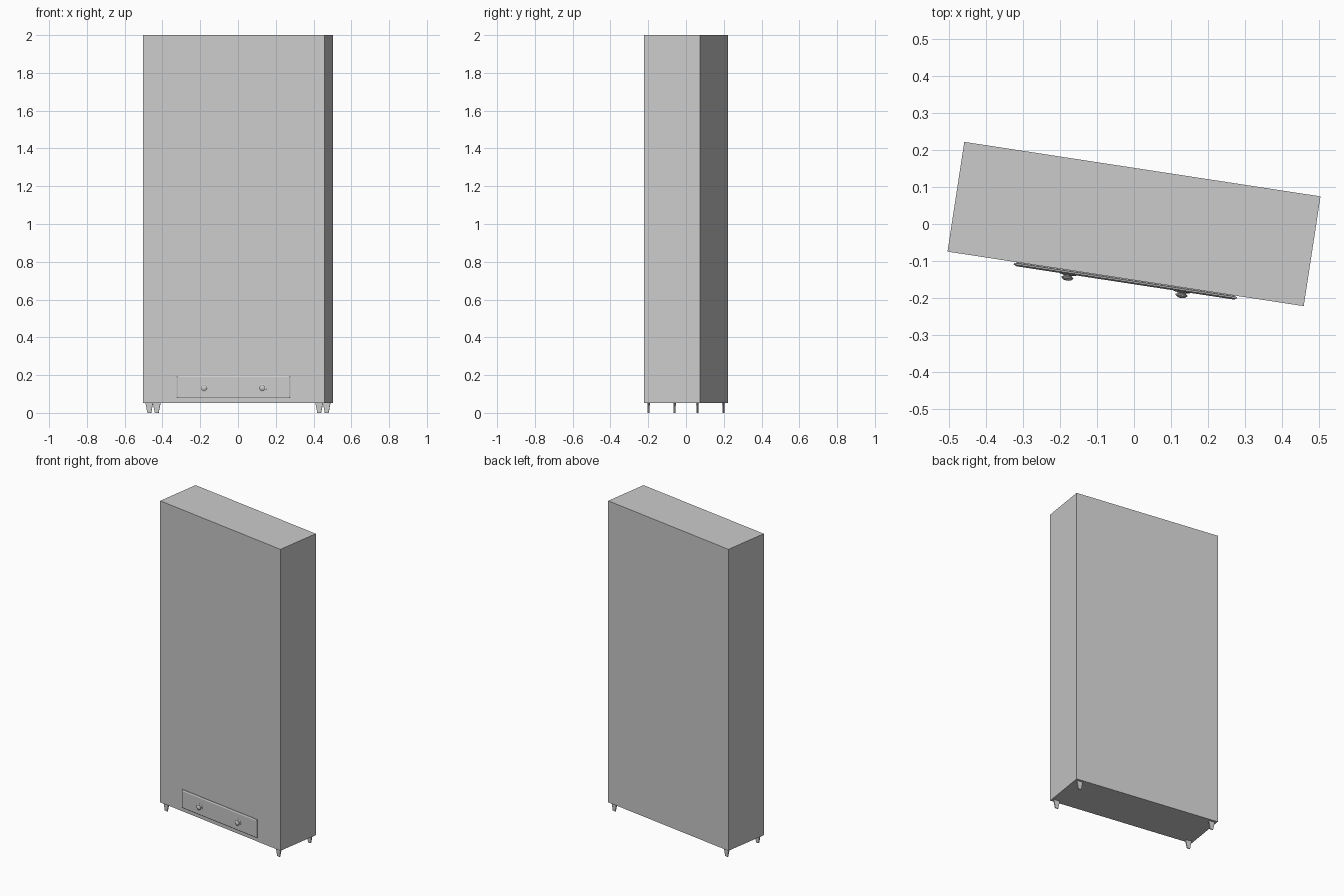
import bpy, bmesh, math
from mathutils import Matrix

if "Cube" in bpy.data.objects:
    bpy.data.objects.remove(bpy.data.objects["Cube"])

# the whole cabinet is turned slightly about z
TURN = Matrix.Rotation(math.radians(-8.7), 4, 'Z')


def finish(name, bm, smooth=False):
    bmesh.ops.recalc_face_normals(bm, faces=bm.faces)
    bm.transform(TURN)
    me = bpy.data.meshes.new(name)
    bm.to_mesh(me)
    bm.free()
    ob = bpy.data.objects.new(name, me)
    bpy.context.collection.objects.link(ob)
    if smooth:
        bpy.ops.object.select_all(action='DESELECT')
        ob.select_set(True)
        bpy.context.view_layer.objects.active = ob
        bpy.ops.object.shade_smooth_by_angle(angle=math.radians(35))
    return ob


def loft(name, rings, smooth=False):
    """Skin a list of equal-length closed rings and cap both ends."""
    bm = bmesh.new()
    vs = [[bm.verts.new(p) for p in r] for r in rings]
    n = len(vs[0])
    for a, b in zip(vs, vs[1:]):
        for i in range(n):
            j = (i + 1) % n
            bm.faces.new((a[i], a[j], b[j], b[i]))
    bm.faces.new(vs[0])
    bm.faces.new(vs[-1])
    return finish(name, bm, smooth)


def rect_z(cx, cy, hx, hy, z):
    return [(cx - hx, cy - hy, z), (cx + hx, cy - hy, z),
            (cx + hx, cy + hy, z), (cx - hx, cy + hy, z)]


def rect_y(hx, hz, y, cz):
    return [(-hx, y, cz - hz), (hx, y, cz - hz), (hx, y, cz + hz), (-hx, y, cz + hz)]


def circle_y(cx, cz, r, y, n=12):
    return [(cx + r * math.cos(2 * math.pi * i / n), y,
             cz + r * math.sin(2 * math.pi * i / n)) for i in range(n)]


# cabinet body
loft("cabinet_body", [rect_z(0, 0, 0.487, 0.15, z) for z in (0.052, 2.0)])

# drawer front with bevelled rim
drawer = [(0.298, 0.053, -0.148), (0.298, 0.053, -0.152), (0.305, 0.059, -0.153),
          (0.305, 0.059, -0.157), (0.298, 0.052, -0.161)]
loft("drawer_front", [rect_y(hx, hz, y, 0.137) for hx, hz, y in drawer])

# two turned knobs
knob = [(0.022, -0.160), (0.022, -0.1625), (0.012, -0.164), (0.011, -0.167),
        (0.016, -0.169), (0.016, -0.172), (0.011, -0.1765), (0.004, -0.1785)]
for side, x in (("left", -0.156), ("right", 0.156)):
    loft("knob_" + side, [circle_y(x, 0.132, r, y) for r, y in knob], True)

# four tapered flat legs
for sx, lr in ((-1, "left"), (1, "right")):
    for sy, fb in ((-1, "front"), (1, "back")):
        loft(f"leg_{fb}_{lr}", [rect_z(sx * 0.455, sy * 0.131, 0.010, 0.003, 0),
                                rect_z(sx * 0.455, sy * 0.131, 0.020, 0.004, 0.052)])
